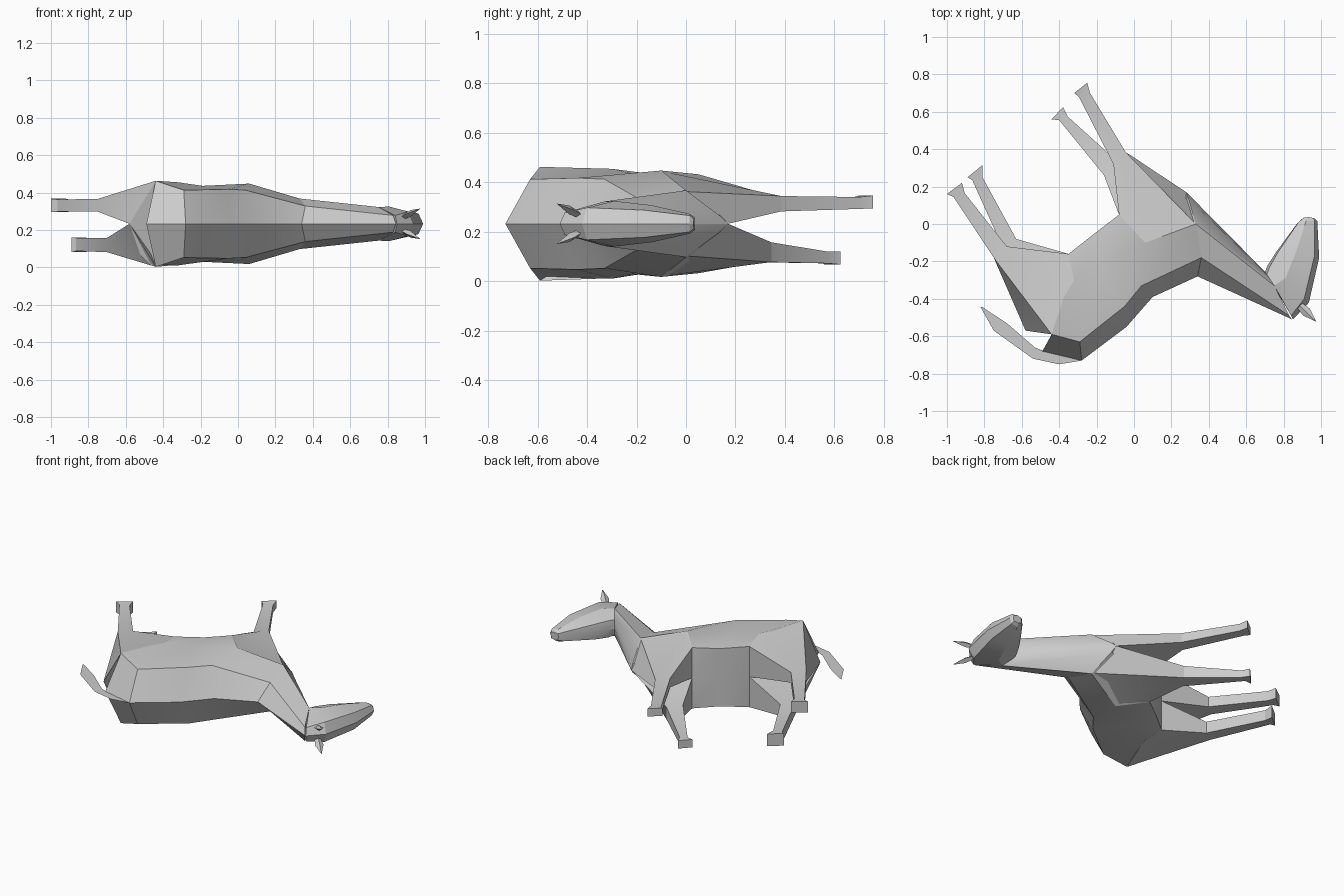
import bpy, bmesh, math
from mathutils import Vector

if "Cube" in bpy.data.objects:
    bpy.data.objects.remove(bpy.data.objects["Cube"])

MID = 0.233  # height of the animal's symmetry plane (it lies on its side)

grey = bpy.data.materials.new("plain_grey")
grey.diffuse_color = (0.6, 0.6, 0.6, 1)
grey.use_nodes = True
grey.node_tree.nodes["Principled BSDF"].inputs["Base Color"].default_value = grey.diffuse_color


def make(name, bm):
    bmesh.ops.recalc_face_normals(bm, faces=bm.faces)
    me = bpy.data.meshes.new(name)
    bm.to_mesh(me)
    bm.free()
    me.materials.append(grey)
    ob = bpy.data.objects.new(name, me)
    bpy.context.collection.objects.link(ob)
    bpy.ops.object.select_all(action='DESELECT')
    ob.select_set(True)
    bpy.context.view_layer.objects.active = ob
    bpy.ops.object.shade_smooth_by_angle(angle=math.radians(25))
    return ob


def loft(name, rings):
    """Skin a list of equal closed rings and cap both ends."""
    bm = bmesh.new()
    vs = [[bm.verts.new(p) for p in r] for r in rings]
    n = len(vs[0])
    for a, b in zip(vs, vs[1:]):
        for i in range(n):
            j = (i + 1) % n
            bm.faces.new((a[i], a[j], b[j], b[i]))
    bm.faces.new(vs[0])
    bm.faces.new(vs[-1])
    return make(name, bm)


def section(top, up, side, low, bottom):
    """Symmetric ring from midline top down to midline bottom."""
    half = [up, side, low]
    ring = [(*top, MID)] + [(x, y, MID + h) for x, y, h in half]
    ring += [(*bottom, MID)] + [(x, y, MID - h) for x, y, h in reversed(half)]
    return ring


# torso and neck, rump to throat
loft("body", [section(*s) for s in (
    ((-.49, -.68), (-.44, -.59, .23), (-.47, -.55, .22), (-.52, -.50, .17), (-.58, -.57)),
    ((-.28, -.73), (-.29, -.63, .18), (-.32, -.30, .222), (-.35, -.16, .20), (-.35, -.16)),
    ((-.04, -.55), (-.05, -.44, .185), (-.19, -.22, .203), (-.21, -.05, .19), (-.21, -.05)),
    ((.10, -.39), (.04, -.33, .18), (.06, -.10, .215), (-.08, .05, .20), (-.08, .05)),
    ((.34, -.28), (.36, -.18, .095), (.33, 0, .135), (.29, .14, .03), (.28, .17)),
    ((.845, -.51), (.83, -.49, .045), (.75, -.33, .09), (.71, -.27, .05), (.70, -.255)),
)])

# head, poll to muzzle
loft("head", [section(*s) for s in (
    ((.85, -.51), (.84, -.49, .045), (.75, -.33, .09), (.71, -.27, .05), (.70, -.255)),
    ((.935, -.42), (.91, -.40, .065), (.81, -.29, .092), (.725, -.23, .055), (.715, -.22)),
    ((.99, -.18), (.965, -.17, .055), (.87, -.14, .075), (.77, -.15, .05), (.76, -.15)),
    ((.98, .015), (.965, .015, .033), (.92, .015, .04), (.88, .01, .03), (.87, .0)),
    ((.965, .03), (.96, .032, .02), (.935, .037, .025), (.91, .035, .02), (.905, .033)),
)])


def leg(name, s, root, stations):
    """s is the side; each station is front xy, back xy, inner and outer offset."""
    rings = [[(x, y, MID + s * h) for x, y, h in root]]
    for (fx, fy), (bx, by), h0, h1 in stations:
        pts = [(fx, fy, h1), (fx, fy, h0), (bx, by, h0), (bx, by, h1),
               ((fx + bx) / 2, (fy + by) / 2, h1)]
        rings.append([(x, y, MID + s * h) for x, y, h in pts])
    loft(name, rings)


shoulder = [(.33, 0, .13), (.28, .17, 0), (-.08, .05, 0), (-.08, .05, .2), (.06, -.1, .213)]
thigh = [(-.35, -.16, .2), (-.35, -.16, 0), (-.58, -.57, 0), (-.44, -.59, .23), (-.33, -.3, .22)]

leg("front_leg_upper_side", 1, shoulder, [
    ((-.045, .385), (-.11, .32), .05, .112),
    ((-.235, .70), (-.295, .68), .06, .108),
    ((-.25, .755), (-.32, .70), .062, .114)])
leg("front_leg_lower_side", -1, shoulder, [
    ((-.10, .345), (-.16, .26), .075, .155),
    ((-.355, .575), (-.40, .555), .113, .16),
    ((-.38, .625), (-.44, .56), .113, .165)])
leg("hind_leg_upper_side", 1, thigh, [
    ((-.68, -.12), (-.75, -.18), .065, .133),
    ((-.905, .165), (-.965, .145), .065, .13),
    ((-.92, .22), (-1.0, .16), .062, .134)])
leg("hind_leg_lower_side", -1, thigh, [
    ((-.63, -.08), (-.70, -.13), .075, .152),
    ((-.81, .25), (-.865, .235), .075, .145),
    ((-.81, .315), (-.89, .25), .072, .152)])

# ears: narrow leaf-shaped spikes
for s, side in ((1, "upper"), (-1, "lower")):
    base, tip = Vector((.88, -.43, MID + s * .035)), Vector((.972, -.52, MID + s * .08))
    rings = []
    for t, w in ((0, .018), (.45, .026), (1, .002)):
        c = base.lerp(tip, t)
        rings.append([c + Vector(d) * w for d in
                      ((.7, .7, 0), (0, 0, .7), (-.7, -.7, 0), (0, 0, -.7))])
    loft(side + "_ear", rings)

# tail: flat ribbon in the symmetry plane
outer = [(-.28, -.73), (-.40, -.75), (-.54, -.72), (-.75, -.57), (-.82, -.445)]
inner = [(-.29, -.70), (-.48, -.68), (-.53, -.66), (-.68, -.53), (-.81, -.445)]
bm = bmesh.new()
rows = [[bm.verts.new((x, y, MID)) for x, y in row] for row in (outer, inner)]
for i in range(4):
    bm.faces.new((rows[0][i], rows[0][i + 1], rows[1][i + 1], rows[1][i]))
make("tail", bm)
